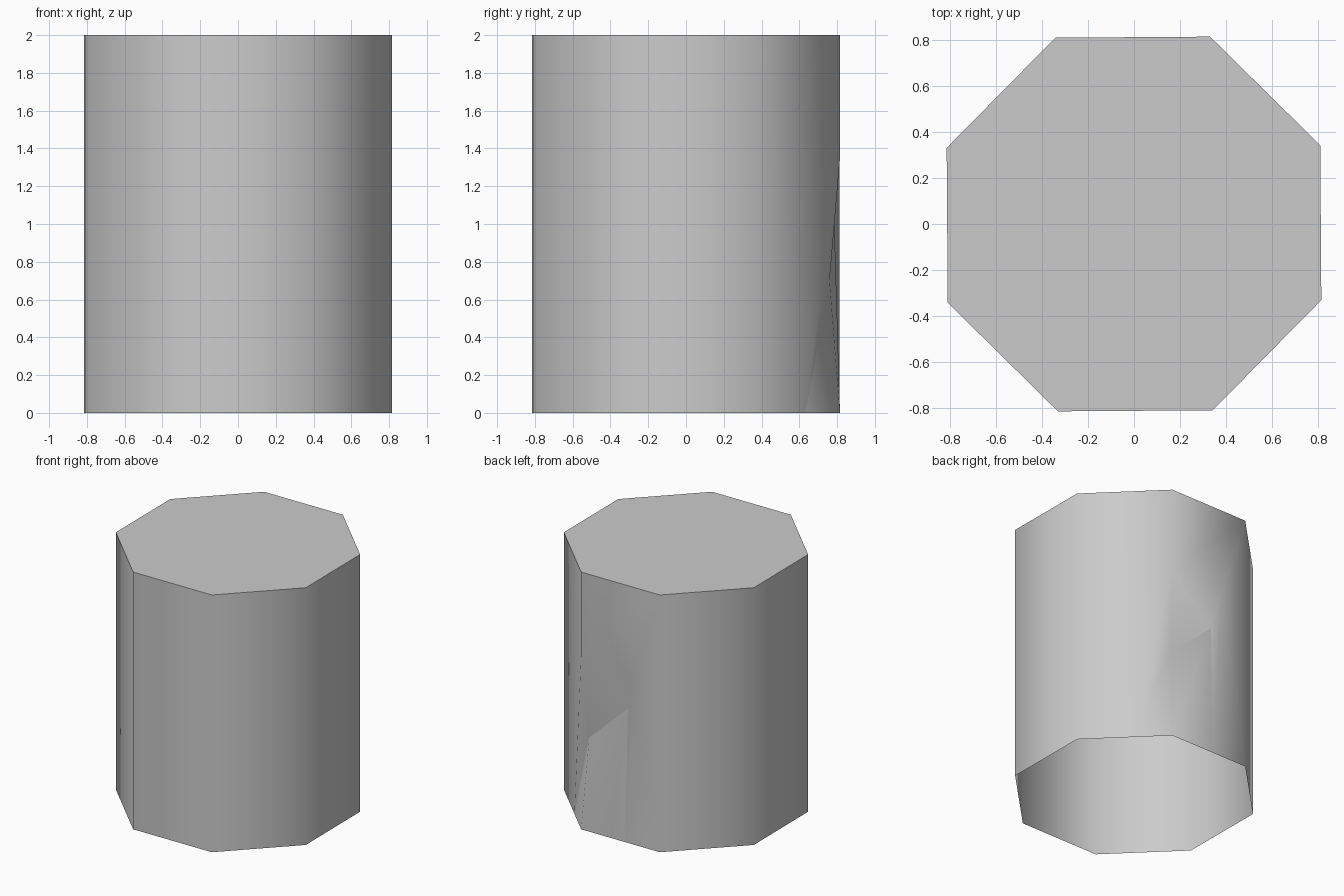
import bpy, bmesh, math
from mathutils import Vector

cube = bpy.data.objects.get("Cube")
if cube:
    bpy.data.objects.remove(cube, do_unlink=True)

SIDES, RADIUS, HEIGHT = 8, 0.88, 2.0
START = math.radians(67.9)

# One plain grey material
grey = bpy.data.materials.new("plain_grey")
grey.use_nodes = True
colour = (0.6, 0.6, 0.6, 1.0)
grey.diffuse_color = colour
shader = grey.node_tree.nodes["Principled BSDF"]
shader.inputs["Base Color"].default_value = colour
shader.inputs["Roughness"].default_value = 0.8

bm = bmesh.new()


def ring(z):
    """Octagon of vertices, starting at the back corner that is dented."""
    step = math.tau / SIDES
    return [bm.verts.new((RADIUS * math.cos(START + i * step),
                          RADIUS * math.sin(START + i * step), z))
            for i in range(SIDES)]


def along(a, b, t, z):
    """New vertex between two corners, at a given height."""
    p = a.co.lerp(b.co, t)
    return bm.verts.new((p.x, p.y, z))


bottom, top = ring(0), ring(HEIGHT)

# Closed top, open bottom
bm.faces.new(top)

# Plain walls
for i in range(1, SIDES - 1):
    bm.faces.new((bottom[i], bottom[i + 1], top[i + 1], top[i]))

# Outer rim of the dent around the back corner
corner, back, side = bottom[0], bottom[1], bottom[-1]
rim_side = along(corner, side, 0.39, 0)
rim_corner = along(corner, corner, 0, 1.35)
rim_top = along(corner, back, 0.68, 1.32)
rim_back = along(corner, back, 0.56, 0)

# Fold line inside the dent
fold_corner = bm.verts.new((0.30, 0.76, 0.70))
fold_back = bm.verts.new((-0.05, 0.785, 1.03))

# Walls beside the dent
bm.faces.new((side, rim_side, rim_corner, top[0], top[-1]))
bm.faces.new((rim_back, back, top[1], top[0], rim_corner, rim_top))

# Overhang above the fold, then the panel below it
for face in ((rim_side, fold_corner, rim_corner),
             (rim_corner, fold_corner, fold_back),
             (rim_corner, fold_back, rim_top),
             (rim_top, fold_back, rim_back),
             (rim_side, corner, fold_corner),
             (corner, rim_back, fold_back),
             (corner, fold_back, fold_corner)):
    bm.faces.new(face)

bmesh.ops.recalc_face_normals(bm, faces=bm.faces)
if bm.faces[:] and max(bm.faces, key=lambda f: f.calc_center_median().z).normal.z < 0:
    bmesh.ops.reverse_faces(bm, faces=bm.faces)

# Crisp fold between overhang and panel
for a, b in ((rim_side, fold_corner), (fold_corner, fold_back), (fold_back, rim_back)):
    edge = bm.edges.get((a, b))
    if edge:
        edge.smooth = False

mesh = bpy.data.meshes.new("octagonal_shell")
bm.to_mesh(mesh)
bm.free()
mesh.materials.append(grey)
shell = bpy.data.objects.new("octagonal_shell", mesh)
bpy.context.collection.objects.link(shell)

# Smooth around the walls, sharp at the top edge
bpy.ops.object.select_all(action="DESELECT")
shell.select_set(True)
bpy.context.view_layer.objects.active = shell
bpy.ops.object.shade_smooth_by_angle(angle=math.radians(60), keep_sharp_edges=True)
